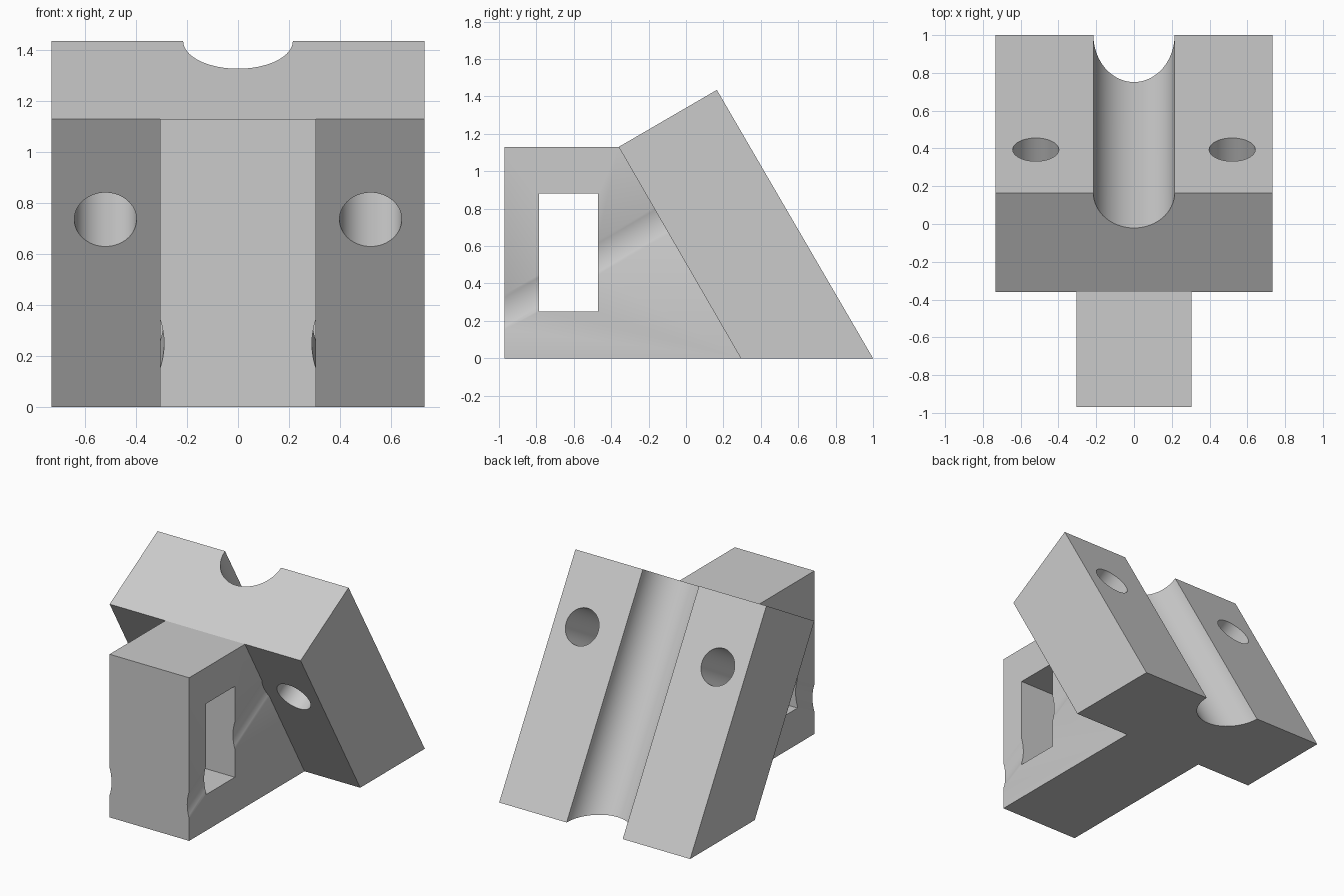
import bpy
import bmesh
from mathutils import Vector

cube = bpy.data.objects.get("Cube")
if cube:
    bpy.data.objects.remove(cube, do_unlink=True)

grey = bpy.data.materials.new("light_grey")
grey.use_nodes = True
colour = (0.6, 0.6, 0.6, 1)
grey.diffuse_color = colour
grey.node_tree.nodes["Principled BSDF"].inputs["Base Color"].default_value = colour

ALONG = Vector((0, -0.503, 0.864)).normalized()   # up the slanted plate
ACROSS = Vector((0, ALONG.z, -ALONG.y))           # out of its back face


def finish(name, bm):
    bmesh.ops.recalc_face_normals(bm, faces=bm.faces[:])
    mesh = bpy.data.meshes.new(name)
    bm.to_mesh(mesh)
    bm.free()
    mesh.materials.append(grey)
    obj = bpy.data.objects.new(name, mesh)
    bpy.context.collection.objects.link(obj)
    return obj


def prism(name, profile, half_width):
    """Extrude a side profile of (y, z) points symmetrically across x."""
    bm = bmesh.new()
    face = bm.faces.new([bm.verts.new((-half_width, y, z)) for y, z in profile])
    moved = bmesh.ops.extrude_face_region(bm, geom=[face])["geom"]
    verts = [v for v in moved if isinstance(v, bmesh.types.BMVert)]
    bmesh.ops.translate(bm, verts=verts, vec=(2 * half_width, 0, 0))
    return finish(name, bm)


def rod(name, start, end, radius):
    """Cylinder between two points."""
    axis = end - start
    bm = bmesh.new()
    bmesh.ops.create_cone(bm, cap_ends=True, segments=64, radius1=radius,
                          radius2=radius, depth=axis.length)
    bm.transform(axis.to_track_quat("Z", "Y").to_matrix().to_4x4())
    bmesh.ops.translate(bm, verts=bm.verts[:], vec=(start + end) / 2)
    return finish(name, bm)


def combine(target, tool, operation):
    """Apply a boolean and discard the tool."""
    mod = target.modifiers.new("Boolean", "BOOLEAN")
    mod.operation = operation
    mod.solver = "EXACT"
    mod.object = tool
    bpy.context.view_layer.objects.active = target
    bpy.ops.object.modifier_apply(modifier=mod.name)
    bpy.data.objects.remove(tool, do_unlink=True)


# Supporting web, running a little way into the plate
bracket = prism("angled_bracket", [(-0.97, 0), (0.5, 0), (0.1, 0.9),
                                   (-0.36, 1.13), (-0.97, 1.13)], 0.305)
window = prism("window_cutter", [(-0.785, 0.25), (-0.47, 0.25),
                                 (-0.47, 0.88), (-0.785, 0.88)], 0.5)
combine(bracket, window, "DIFFERENCE")

# Screwdriver clearance scooped from both sides of the web
hole_centres = [Vector((side * 0.52, -0.133, 0.735)) for side in (-1, 1)]
for centre in hole_centres:
    combine(bracket, rod("clearance_cutter", centre - ACROSS * 1.4,
                         centre + ACROSS * 0.05, 0.23), "DIFFERENCE")

# Slanted plate
plate = prism("slanted_plate", [(0.293, 0), (1, 0), (0.165, 1.435),
                                (-0.36, 1.13)], 0.732)
combine(bracket, plate, "UNION")

# Screw holes through the plate
for centre in hole_centres:
    combine(bracket, rod("hole_cutter", centre - ACROSS * 0.1,
                         centre + ACROSS * 0.8, 0.122), "DIFFERENCE")

# Half-round channel down the back face
middle = Vector((0, 0.5825, 0.7175))
combine(bracket, rod("channel_cutter", middle - ALONG * 1.5,
                     middle + ALONG * 1.5, 0.215), "DIFFERENCE")

bpy.ops.object.select_all(action="DESELECT")
bracket.select_set(True)
bpy.context.view_layer.objects.active = bracket
bpy.ops.object.shade_smooth_by_angle()
